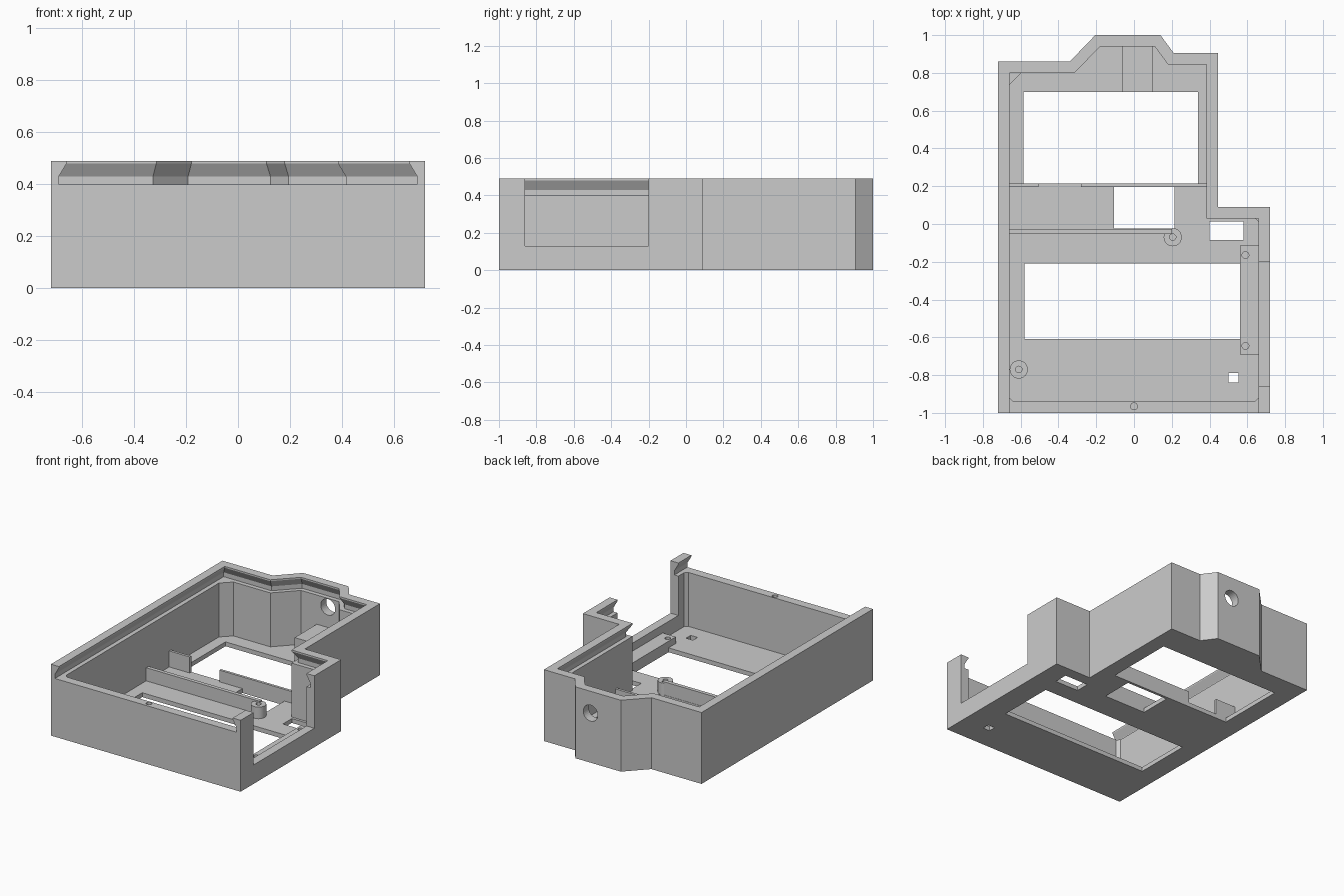
import bpy, math
from mathutils import Vector

old = bpy.data.objects.get("Cube")
if old:
    bpy.data.objects.remove(old, do_unlink=True)

grey = bpy.data.materials.new("plain grey")
grey.use_nodes = True
grey.diffuse_color = (0.6, 0.6, 0.6, 1)
grey.node_tree.nodes["Principled BSDF"].inputs["Base Color"].default_value = (0.6, 0.6, 0.6, 1)


def loft(name, rings):
    """Closed solid through stacked rings of (height, outline)."""
    n = len(rings[0][1])
    verts = [(x, y, z) for z, outline in rings for x, y in outline]
    faces = [list(range(n))[::-1], [len(verts) - n + i for i in range(n)]]
    for r in range(len(rings) - 1):
        for i in range(n):
            j = (i + 1) % n
            faces.append([r * n + i, r * n + j, (r + 1) * n + j, (r + 1) * n + i])
    mesh = bpy.data.meshes.new(name)
    mesh.from_pydata(verts, [], faces)
    mesh.materials.append(grey)
    ob = bpy.data.objects.new(name, mesh)
    bpy.context.collection.objects.link(ob)
    return ob


def prism(name, outline, z0, z1):
    return loft(name, [(z0, outline), (z1, outline)])


def box(name, x0, x1, y0, y1, z0, z1):
    return prism(name, [(x0, y0), (x1, y0), (x1, y1), (x0, y1)], z0, z1)


def cylinder(name, x, y, r, z0, z1, n=32):
    ring = [(x + r * math.cos(math.tau * i / n), y + r * math.sin(math.tau * i / n)) for i in range(n)]
    return prism(name, ring, z0, z1)


def inset(outline, d):
    """Move every edge of a counter-clockwise outline inwards by d."""
    pts = [Vector(p) for p in outline]
    result = []
    for i, p in enumerate(pts):
        a = (p - pts[i - 1]).normalized()
        b = (pts[(i + 1) % len(pts)] - p).normalized()
        na, nb = Vector((-a.y, a.x)), Vector((-b.y, b.x))
        result.append(tuple(p + (na + nb) * d / (1 + na.dot(nb))))
    return result


def cut(ob, cutters):
    for c in cutters:
        mod = ob.modifiers.new("cut", 'BOOLEAN')
        mod.operation, mod.solver, mod.object = 'DIFFERENCE', 'EXACT', c
    bpy.context.view_layer.update()
    graph = bpy.context.evaluated_depsgraph_get()
    mesh = bpy.data.meshes.new_from_object(ob.evaluated_get(graph))
    ob.modifiers.clear()
    ob.data = mesh
    for c in cutters:
        bpy.data.objects.remove(c, do_unlink=True)


def arrow(x, y, turns):
    """Arrow cutter with its tip at x, y, turned by quarter turns."""
    shape = [(0, 0), (-.042, -.05), (-.026, -.05), (-.026, -.105),
             (.026, -.105), (.026, -.05), (.042, -.05)][::-1]
    c, s = round(math.cos(turns * math.pi / 2)), round(math.sin(turns * math.pi / 2))
    return prism("arrow_cutter", [(x + c * u - s * v, y + s * u + c * v) for u, v in shape], -.1, .2)


# Case outline, walls and floor
TOP, WALL, FLOOR, LEDGE = .49, .06, .03, .40
outline = [(-.72, -1), (.72, -1), (.72, .09), (.445, .09), (.445, .905), (.21, .905),
           (.14, 1), (-.205, 1), (-.34, .86), (-.72, .86)]
case = prism("case_shell", outline, 0, TOP)
cavity = inset(outline, WALL)
cutters = [prism("cavity_cutter", cavity, FLOOR, .44)]

# Dovetail slot for a sliding lid, open at the front
long_outline = [(x, -1.3 if y == -1 else y) for x, y in outline]
wide, narrow = inset(long_outline, .03), inset(long_outline, WALL)
cutters.append(loft("lid_slot_cutter", [(LEDGE, wide), (.43, wide), (.48, narrow), (.6, narrow)]))

# Side opening and floor windows
cutters.append(box("side_opening_cutter", .655, .8, -.86, -.2, .13, .7))
for x0, x1, y0, y1 in [(-.58, .56, -.61, -.21), (-.585, .34, .215, .70),
                       (-.105, .215, -.025, .197), (.40, .58, -.085, .012), (.5, .553, -.84, -.79)]:
    cutters.append(box("window_cutter", x0, x1, y0, y1, -.1, .2))

# Arrow shaped button holes
for tip in [(.27, -.685, 0), (.075, -.815, 1), (.27, -.905, 2), (.465, -.815, 3)]:
    cutters.append(arrow(*tip))

# Screw hole in the front ledge and cable hole in the back wall
cutters.append(cylinder("screw_cutter", 0, -.965, .018, .3, .45))
cable = cylinder("cable_cutter", 0, 0, .055, -.1, .1)
cable.rotation_euler.x = math.pi / 2
cable.location = (.025, .97, .34)
cutters.append(cable)
cut(case, cutters)

# Upright ribs on the floor
LOW = .02
box("middle_rib", -.67, .2, -.053, -.027, LOW, .12)
box("rear_rib_long", -.28, .39, .197, .215, LOW, .11)
box("rear_rib_tab", -.67, -.505, .197, .215, LOW, .14)

# Cable support block
box("cable_support", -.06, .10, .70, .945, LOW, .2)

# Side mounting rail with screw holes
rail = box("side_rail", .56, .665, -.69, -.115, LOW, .075)
cut(rail, [cylinder("screw_cutter", .59, y, .018, .035, .2) for y in (-.645, -.165)])

# Round standoffs
for name, x, y in [("middle_standoff", .205, -.07), ("front_standoff", -.61, -.77)]:
    post = cylinder(name, x, y, .048, LOW, .11)
    cut(post, [cylinder("screw_cutter", x, y, .017, .04, .2)])
    post.select_set(True)
    bpy.context.view_layer.objects.active = post
    bpy.ops.object.shade_smooth_by_angle()
    post.select_set(False)

# Corner fillets inside the walls
for name, x, y, sx, sy, size in [("back_right_corner", -.66, .80, 1, -1, .065),
                                 ("front_right_corner", -.66, -.94, 1, 1, .02),
                                 ("front_left_corner", .66, -.94, -1, 1, .02),
                                 ("step_corner", .66, .03, -1, -1, .02)]:
    tri = [(x, y), (x + sx * size, y), (x, y + sy * size)]
    prism(name, tri if sx * sy > 0 else tri[::-1], LOW, LEDGE)
